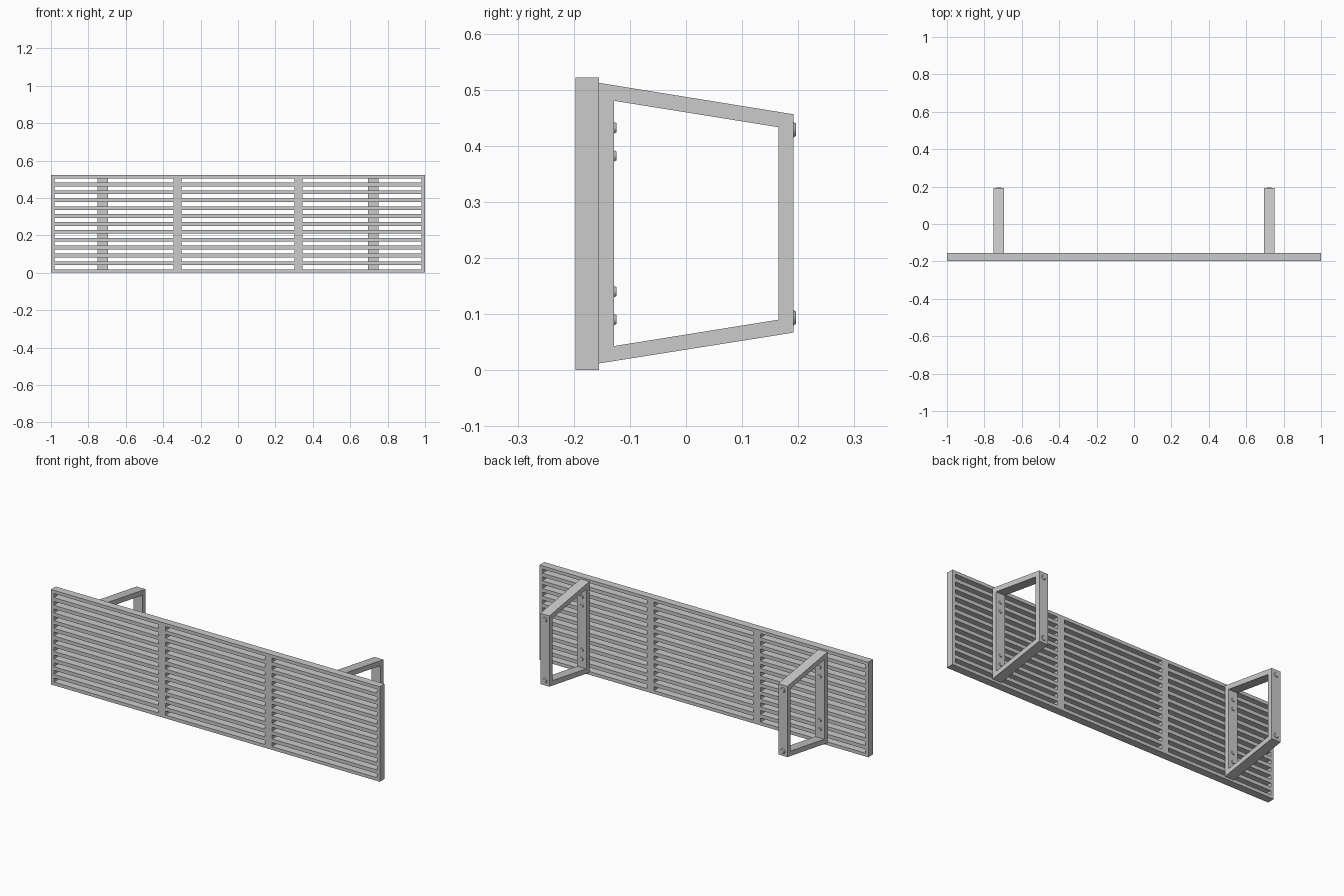
import bpy, bmesh, math

if "Cube" in bpy.data.objects:
    bpy.data.objects.remove(bpy.data.objects["Cube"])

Y0, Y1 = -0.197, -0.155      # front and back of slatted panel
H = 0.522                    # panel height


def make(name, bm):
    bmesh.ops.recalc_face_normals(bm, faces=bm.faces)
    me = bpy.data.meshes.new(name)
    bm.to_mesh(me)
    bm.free()
    ob = bpy.data.objects.new(name, me)
    bpy.context.collection.objects.link(ob)
    return ob


def grid_panel(name, xs, zs, solid):
    """Extrude the solid cells of an x/z grid into one welded panel."""
    bm = bmesh.new()
    v = {(i, j): bm.verts.new((x, Y0, z))
         for i, x in enumerate(xs) for j, z in enumerate(zs)}
    for i in range(len(xs) - 1):
        for j in range(len(zs) - 1):
            if solid(i, j):
                bm.faces.new([v[i, j], v[i + 1, j], v[i + 1, j + 1], v[i, j + 1]])
    ext = bmesh.ops.extrude_face_region(bm, geom=bm.faces[:], use_keep_orig=True)
    verts = [g for g in ext["geom"] if isinstance(g, bmesh.types.BMVert)]
    bmesh.ops.translate(bm, verts=verts, vec=(0, Y1 - Y0, 0))
    bmesh.ops.dissolve_limit(bm, angle_limit=0.01, verts=bm.verts[:], edges=bm.edges[:])
    return make(name, bm)


# Slatted panel: 12 slots per bay, three bays
xs = [-1, -0.982, -0.345, -0.303, 0.303, 0.345, 0.982, 1]
rail, slat, slots = 0.018, 0.020, 12
gap = (H - 2 * rail - (slots - 1) * slat) / slots
zs = [0, rail]
for k in range(slots):
    zs.append(zs[-1] + gap)
    zs.append(zs[-1] + (slat if k < slots - 1 else rail))
grid_panel("slatted_panel", xs, zs, lambda i, j: i % 2 == 0 or j % 2 == 0)

# Tapered bracket frames
outer = [(Y1, 0.512), (0.192, 0.456), (0.192, 0.067), (Y1, 0.012)]
inner = [(-0.128, 0.480), (0.165, 0.433), (0.165, 0.090), (-0.128, 0.043)]


def bracket(name, x0, x1):
    bm = bmesh.new()
    rings = [[bm.verts.new((x, y, z)) for y, z in loop]
             for x, loop in ((x0, outer), (x1, outer), (x1, inner), (x0, inner))]
    for a, b in zip(rings, rings[1:] + rings[:1]):
        for k in range(4):
            n = (k + 1) % 4
            bm.faces.new([a[k], a[n], b[n], b[k]])
    return make(name, bm)


def screw(name, x, y, z, r, h):
    bpy.ops.mesh.primitive_cone_add(vertices=20, radius1=r, radius2=r * 0.8, depth=h,
                                    location=(x, y + h / 2, z),
                                    rotation=(-math.pi / 2, 0, 0))
    ob = bpy.context.object
    ob.name = name
    bpy.ops.object.shade_smooth_by_angle()


for side, s in (("left", -1), ("right", 1)):
    cx = s * 0.7235
    bracket(side + "_bracket", cx - 0.0275, cx + 0.0275)
    # Screw heads on the wall face and inside the panel-side bar
    for z in (0.0935, 0.4285):
        screw(side + "_wall_screw", cx, 0.192, z, 0.0135, 0.004)
    for z in (0.09, 0.14, 0.382, 0.432):
        screw(side + "_panel_screw", cx, -0.128, z, 0.010, 0.004)
